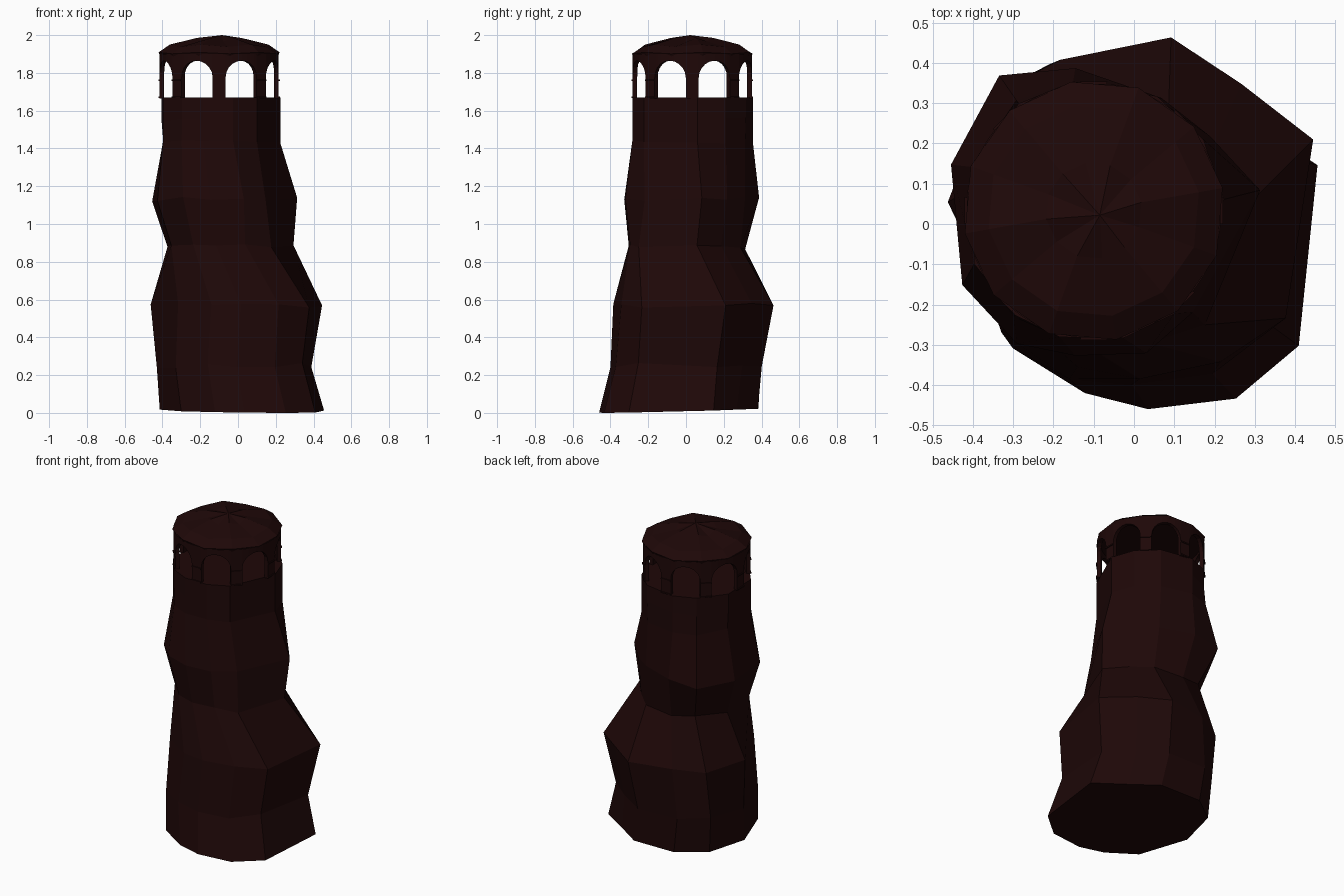
import bpy, bmesh, math, random

if "Cube" in bpy.data.objects:
    bpy.data.objects.remove(bpy.data.objects["Cube"])

random.seed(3)
CX, CY = -0.10, 0.033          # axis of the upper lantern

mat = bpy.data.materials.new("dark brown stone")
mat.diffuse_color = (0.0130, 0.0023, 0.0023, 1)
mat.use_nodes = True
mat.node_tree.nodes["Principled BSDF"].inputs["Base Color"].default_value = mat.diffuse_color


def finish(bm, name):
    bmesh.ops.recalc_face_normals(bm, faces=bm.faces)
    me = bpy.data.meshes.new(name)
    bm.to_mesh(me)
    bm.free()
    me.materials.append(mat)
    ob = bpy.data.objects.new(name, me)
    bpy.context.collection.objects.link(ob)
    return ob


def polar(r, deg, cx=CX, cy=CY):
    a = math.radians(deg)
    return cx + r * math.cos(a), cy + r * math.sin(a)


def bridge(bm, low, high):
    n = len(low)
    for i in range(n):
        j = (i + 1) % n
        bm.faces.new((low[i], low[j], high[j], high[i]))


# Craggy tower body: rings (height, twist, centre, radii) around a drifting centre
angles = (22, 50, 78, 116, 142, 177, 221, 250, 272, 300, 325)
rings = (
    (0.015, 0, 0.02, -0.03, (.47, .39, .42, .46, .47, .435, .425, .415, .43, .466, .475)),
    (0.25, 0, -0.02, 0.0, (.44, .39, .41, .44, .44, .41, .41, .41, .40, .43, .44)),
    (0.57, 0, 0.0, 0.03, (.48, .415, .443, .42, .462, .463, .42, .41, .415, .43, .46)),
    (0.88, -14, -0.05, 0.01, (.347, .30, .31, .31, .34, .338, .34, .335, .32, .318, .345)),
    (1.13, -14, -0.07, 0.03, (.387, .32, .315, .365, .43, .402, .40, .395, .365, .365, .33)),
    (1.43, -17, CX, CY, (.325, .325, .32, .325, .335, .315, .325, .33, .325, .325, .325)),
    (1.55, -17, CX, CY, (.325,) * 11),
    (1.67, -17, CX, CY, (.325,) * 11),
)
bm = bmesh.new()
loops = []
for k, (z, twist, cx, cy, radii) in enumerate(rings):
    loop = []
    for a, r in zip(angles, radii):
        x, y = polar(r, a + twist, cx, cy)
        dz = (0.025 * y - 0.01 * x) if k == 0 else random.uniform(-.014, .014)
        if k == len(rings) - 1:
            dz = 0
        loop.append(bm.verts.new((x, y, max(0, z + dz))))
    if loops:
        bridge(bm, loops[-1], loop)
    loops.append(loop)
low = min(v.co.z for v in loops[0])
for v in loops[0]:
    v.co.z -= low
bm.faces.new(loops[0])
bm.faces.new(loops[-1])
finish(bm, "tower_body")

# Arcade: eight arched openings in a thin round wall
R, BASE, SPRING, TOP, HALF = 0.317, 1.665, 1.775, 1.90, 16.3
bm = bmesh.new()


def quad(a0, z0, a1, z1, top0, top1):
    pts = ((a0, z0), (a1, z1), (a1, top1), (a0, top0))
    bm.faces.new([bm.verts.new((*polar(R, a), z)) for a, z in pts])


for k in range(8):
    mid = 22.5 + 45 * k
    steps = 10
    curve = []
    for i in range(steps + 1):
        t = math.pi * (1 - i / steps)
        curve.append((mid + HALF * math.cos(t), SPRING + 0.09 * math.sin(t)))
    for (a0, z0), (a1, z1) in zip(curve, curve[1:]):
        quad(a0, z0, a1, z1, TOP, TOP)
    # pier after each opening
    a0, a1 = mid + HALF, mid + 45 - HALF
    quad(a0, BASE, a1, BASE, SPRING, SPRING)
    quad(a0, SPRING, a1, SPRING, TOP, TOP)
bmesh.ops.remove_doubles(bm, verts=bm.verts, dist=0.0005)
arcade = finish(bm, "arcade_wall")
mod = arcade.modifiers.new("thickness", "SOLIDIFY")
mod.thickness = 0.024
mod.offset = -1

# Small blocks on the piers: capital and foot
bm = bmesh.new()
for k in range(8):
    for z in (1.672, 1.76):
        lo, hi = [], []
        for r, a in ((.30, -6), (.323, -6), (.323, 6), (.30, 6)):
            x, y = polar(r, 45 * k + a)
            lo.append(bm.verts.new((x, y, z - .004)))
            hi.append(bm.verts.new((x, y, z + .004)))
        bridge(bm, lo, hi)
        bm.faces.new(lo)
        bm.faces.new(hi)
finish(bm, "pier_blocks")

# Shallow creased roof
bm = bmesh.new()
loops = []
for r, z, jit in ((.315, 1.885, 0), (.325, 1.905, .004), (.265, 1.944, .006), (.12, 1.976, .009)):
    loop = []
    for i in range(12):
        x, y = polar(r, 30 * i + 10)
        loop.append(bm.verts.new((x, y, z + jit * (-1) ** i)))
    if loops:
        bridge(bm, loops[-1], loop)
    loops.append(loop)
bm.faces.new(loops[0])
apex = bm.verts.new((-0.085, 0.022, 2.0))
for i in range(12):
    bm.faces.new((loops[-1][i], loops[-1][(i + 1) % 12], apex))
finish(bm, "roof")
